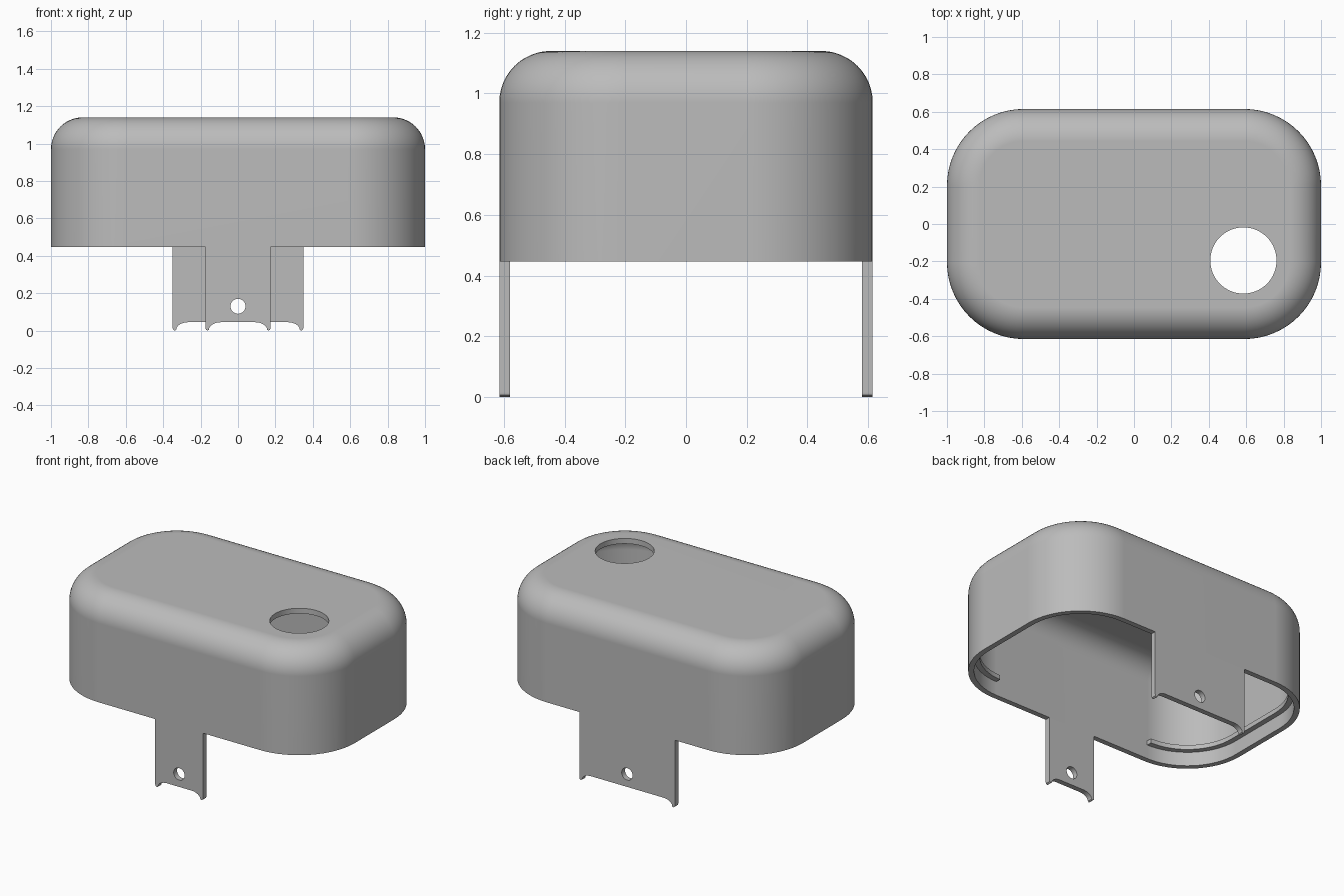
import bpy, bmesh, math
from math import sin, cos, pi

if "Cube" in bpy.data.objects:
    bpy.data.objects.remove(bpy.data.objects["Cube"], do_unlink=True)

HALF_X, HALF_Y, CORNER = 1.0, 0.615, 0.41
RIM, TOP, FILLET, WALL = 0.447, 1.14, 0.17, 0.035

grey = bpy.data.materials.new("plain grey")
grey.use_nodes = True
grey.diffuse_color = (0.5, 0.5, 0.5, 1)
grey.node_tree.nodes["Principled BSDF"].inputs["Base Color"].default_value = (0.5, 0.5, 0.5, 1)


def select(obj):
    bpy.ops.object.select_all(action='DESELECT')
    obj.select_set(True)
    bpy.context.view_layer.objects.active = obj


def mesh_object(name, bm):
    bmesh.ops.recalc_face_normals(bm, faces=bm.faces)
    mesh = bpy.data.meshes.new(name)
    bm.to_mesh(mesh)
    bm.free()
    obj = bpy.data.objects.new(name, mesh)
    bpy.context.collection.objects.link(obj)
    mesh.materials.append(grey)
    return obj


def finish(obj):
    select(obj)
    bpy.ops.object.shade_smooth_by_angle(angle=math.radians(35))
    obj.modifiers.new("Even shading", 'WEIGHTED_NORMAL').keep_sharp = True


def corner_points(inset, sx, sy, steps=16):
    """Arc around one corner of the plan, from the x end towards the y side."""
    r = CORNER - inset
    return [(sx * (HALF_X - CORNER + r * cos(a)), sy * (HALF_Y - CORNER + r * sin(a)))
            for a in (pi / 2 * i / steps for i in range(steps + 1))]


def plan(inset):
    return (corner_points(inset, 1, 1) + corner_points(inset, -1, 1)[::-1]
            + corner_points(inset, -1, -1) + corner_points(inset, 1, -1)[::-1])


def loft(bm, rings, closed):
    n = len(rings[0])
    for a, b in zip(rings, rings[1:]):
        for i in range(n if closed else n - 1):
            j = (i + 1) % n
            bm.faces.new((a[i], a[j], b[j], b[i]))


# Hollow cover: outer skin up, inner skin down, joined at the rim
bm = bmesh.new()
skins = []
for offset in (0, WALL):
    r = FILLET - offset
    levels = [(offset, RIM)] + [(offset + r * (1 - cos(a)), TOP - FILLET + r * sin(a))
                                for a in (pi / 2 * i / 12 for i in range(13))]
    rings = [[bm.verts.new((x, y, z)) for x, y in plan(inset)] for inset, z in levels]
    loft(bm, rings, True)
    bm.faces.new(rings[-1])
    skins.append(rings[0])
loft(bm, skins, True)
cover = mesh_object("cover", bm)

# Round opening through the top
bpy.ops.mesh.primitive_cylinder_add(vertices=64, radius=0.177, depth=0.3, location=(0.585, -0.195, TOP))
cutter = bpy.context.object
cutter.name = "opening_cutter"
cutter.hide_render = True
cutter.data.materials.append(grey)
cut = cover.modifiers.new("Opening", 'BOOLEAN')
cut.operation, cut.solver, cut.object = 'DIFFERENCE', 'EXACT', cutter
select(cover)
bpy.ops.object.modifier_apply(modifier="Opening")
bpy.data.objects.remove(cutter, do_unlink=True)
finish(cover)

# Inner ledges wrapping around both ends
for side, sx in (("left", 1), ("right", -1)):
    bm = bmesh.new()
    rings = []
    for inset, z in ((WALL - 0.005, 0.54), (WALL + 0.035, 0.54),
                     (WALL + 0.035, 0.57), (WALL - 0.005, 0.57)):
        path = corner_points(inset, sx, 1)[::-1] + corner_points(inset, sx, -1)
        rings.append([bm.verts.new((x, y, z)) for x, y in path])
    loft(bm, rings + rings[:1], False)
    for end in (0, -1):
        bm.faces.new([ring[end] for ring in rings])
    finish(mesh_object(side + "_ledge", bm))


# Mounting tabs: flat outline with pointed feet and a screw hole, extruded
def tab(name, half, y):
    foot = [(half - 0.085 + 0.065 * sin(a), 0.005 + 0.04 * cos(a))
            for a in (pi / 2 * i / 8 for i in range(9))]
    foot += [(half - 0.012, 0.0), (half - 0.003, 0.006), (half, 0.016), (half, RIM)]
    outline = foot + [(-x, z) for x, z in reversed(foot)]
    hole = [(0.04 * cos(a), 0.13 + 0.04 * sin(a)) for a in (2 * pi * i / 32 for i in range(32))]
    curve = bpy.data.curves.new(name, 'CURVE')
    curve.dimensions, curve.fill_mode, curve.extrude = '2D', 'BOTH', WALL / 2
    for points in (outline, hole):
        spline = curve.splines.new('POLY')
        spline.points.add(len(points) - 1)
        for p, (x, z) in zip(spline.points, points):
            p.co = (x, z, 0, 1)
        spline.use_cyclic_u = True
    obj = bpy.data.objects.new(name, curve)
    bpy.context.collection.objects.link(obj)
    obj.location.y = y
    obj.rotation_euler.x = pi / 2
    curve.materials.append(grey)
    select(obj)
    bpy.ops.object.convert(target='MESH')
    finish(bpy.context.object)


tab("front_tab", 0.175, -HALF_Y + WALL / 2)
tab("back_tab", 0.35, HALF_Y - WALL / 2)
